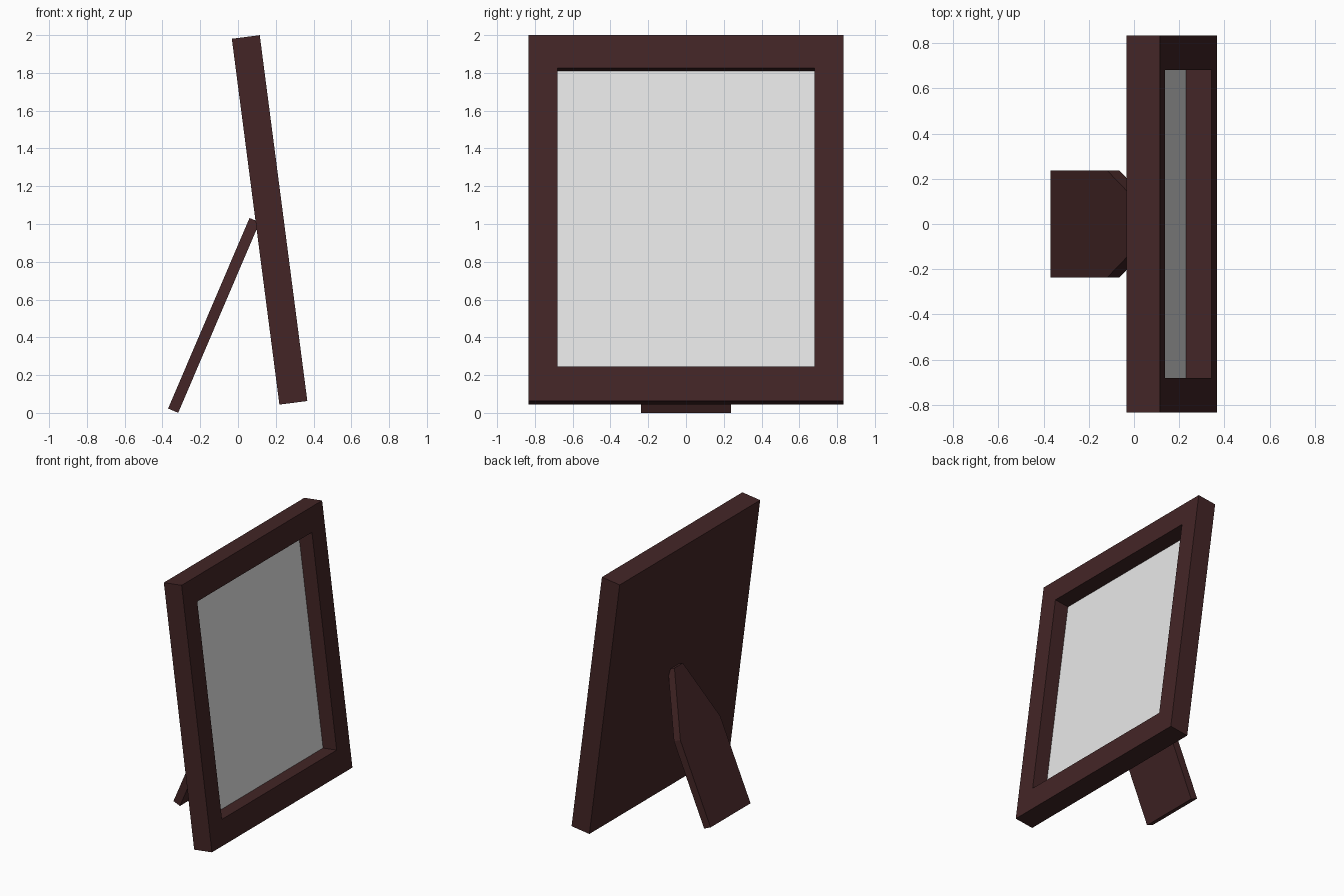
import bpy, bmesh, math
from mathutils import Vector

if "Cube" in bpy.data.objects:
    bpy.data.objects.remove(bpy.data.objects["Cube"])


def material(name, rgb):
    m = bpy.data.materials.new(name)
    m.diffuse_color = (*rgb, 1)
    m.use_nodes = True
    m.node_tree.nodes["Principled BSDF"].inputs["Base Color"].default_value = m.diffuse_color
    return m


wood = material("dark_brown_wood", (0.056, 0.0185, 0.0194))
grey = material("pale_grey", (0.8, 0.8, 0.8))


def plane_map(x, z, tilt):
    """Map (across, along, out) on a leaning panel to world space; tilt is its lean towards +x."""
    s, c = math.sin(tilt), math.cos(tilt)
    return lambda a, l, o: Vector((x + s * l + c * o, a, z + c * l - s * o))


def rings_object(name, rings, mat):
    """Join successive rings of points with side faces and cap both ends."""
    bm = bmesh.new()
    loops = [[bm.verts.new(p) for p in r] for r in rings]
    for r0, r1 in zip(loops, loops[1:]):
        n = len(r0)
        for i in range(n):
            j = (i + 1) % n
            bm.faces.new((r0[i], r0[j], r1[j], r1[i]))
    bm.faces.new(loops[0])
    bm.faces.new(loops[-1])
    bmesh.ops.recalc_face_normals(bm, faces=bm.faces)
    me = bpy.data.meshes.new(name)
    bm.to_mesh(me)
    bm.free()
    me.materials.append(mat)
    ob = bpy.data.objects.new(name, me)
    bpy.context.collection.objects.link(ob)
    return ob


def rect(f, half, low, high, out):
    return [f(a, l, out) for a, l in
            ((-half, low), (half, low), (half, high), (-half, high))]


# leaning frame with solid back and a recess in the front
f = plane_map(0.367, 0.063, -math.radians(7.41))
outer = (0.833, 0.0, 1.953)
opening = (0.68, 0.1845, 1.777)
rings_object("frame", [rect(f, *outer, -0.149), rect(f, *outer, 0),
                       rect(f, *opening, 0), rect(f, *opening, -0.118)], wood)

# picture plate on the recess floor
rings_object("picture_plate", [rect(f, *opening, -0.1179),
                               rect(f, *opening, -0.114)], grey)

# rear prop leg, tapering to a narrow top
g = plane_map(-0.37, 0.023, math.radians(23.13))
right = [(0.237, 0), (0.237, 0.639), (0.05, 1.097)]
outline = right + [(-a, l) for a, l in reversed(right)]
rings_object("stand_leg", [[g(a, l, o) for a, l in outline] for o in (0, 0.058)], wood)
